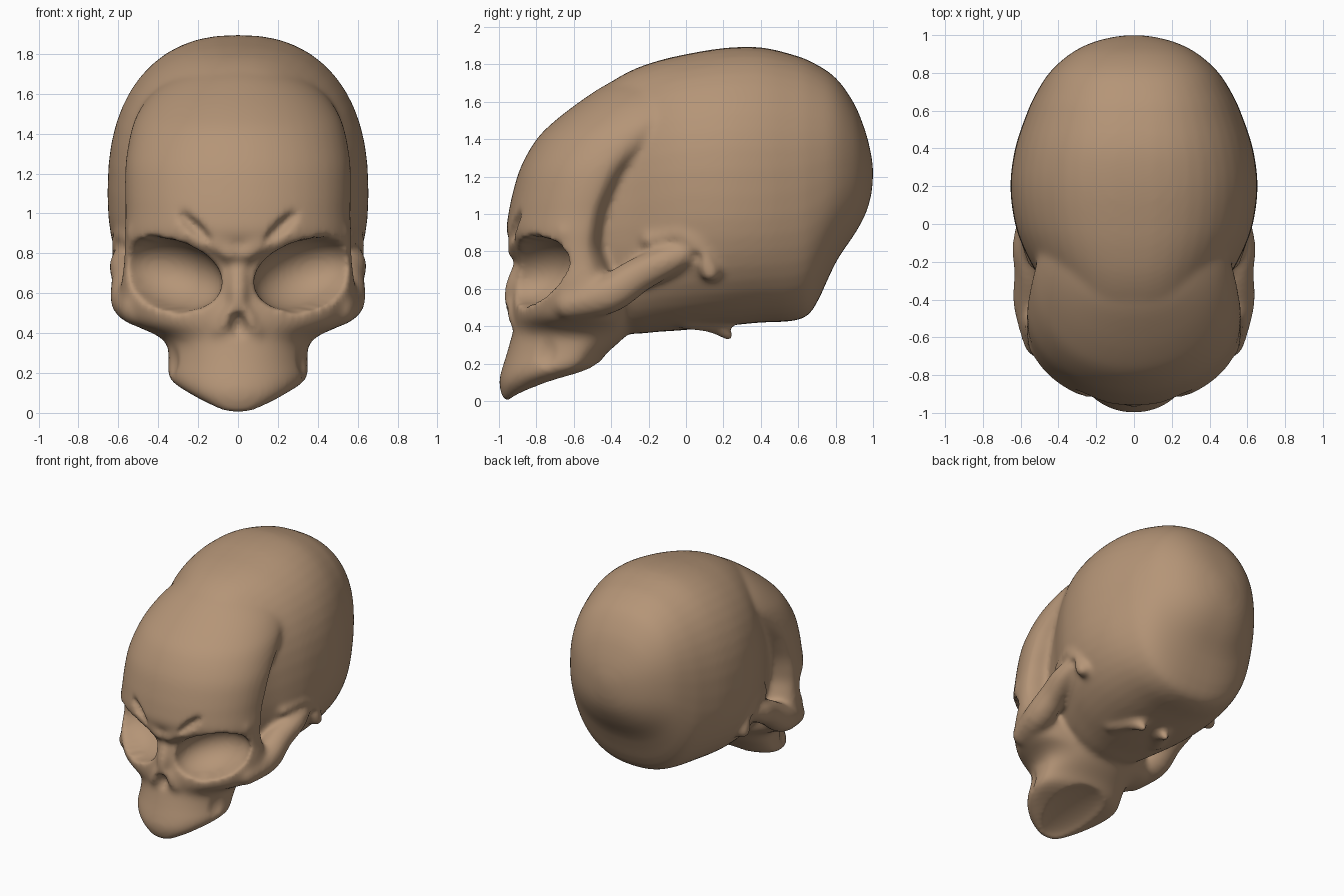
import bpy, bmesh, math
from mathutils import Vector, Matrix, Euler

cube = bpy.data.objects.get("Cube")
if cube:
    bpy.data.objects.remove(cube, do_unlink=True)


def spline(stations, steps):
    """Smoothly interpolate a list of number tuples."""
    pts = [Vector(s) for s in stations]
    pts = [pts[0]] + pts + [pts[-1]]
    out = []
    for a, b, c, d in zip(pts, pts[1:], pts[2:], pts[3:]):
        for i in range(steps):
            t = i / steps
            out.append(b + (c - a) * (t / 2) + (a * 2 - b * 5 + c * 4 - d) * (t * t / 2)
                       + (b * 3 - a - c * 3 + d) * (t ** 3 / 2))
    return out + [pts[-1]]


def loft(bm, stations, place, power, sides=48):
    """Skin oval rings given as position, near, far, half width, middle."""
    rings = []
    for pos, near, far, width, mid in spline(stations, 3):
        ring = []
        for i in range(sides):
            a = math.tau * i / sides
            c, s = math.cos(a), math.sin(a)
            u = width * math.copysign(abs(c) ** (2 / power), c)
            reach = (far - mid) if s > 0 else (mid - near)
            v = mid + reach * math.copysign(abs(s) ** (2 / power), s)
            ring.append(bm.verts.new(place(pos, u, v)))
        rings.append(ring)
    for r, q in zip(rings, rings[1:]):
        for i in range(sides):
            j = (i + 1) % sides
            bm.faces.new((r[i], r[j], q[j], q[i]))
    bm.faces.new(rings[0])
    bm.faces.new(rings[-1])


def ridge(bm, path):
    """Paired rounded ridge through x, y, z, radius points."""
    for x, y, z, r in spline(path, 4):
        for side in (1, -1):
            bmesh.ops.create_icosphere(bm, subdivisions=2, radius=r,
                                       matrix=Matrix.Translation((side * x, y, z)))


def hollow(mesh, centre, radii, turn, sides=(1, -1)):
    """Press the surface back onto the far wall of an ellipsoid."""
    for side in sides:
        rot = Euler([math.radians(a) for a in (turn[0], side * turn[1], side * turn[2])])
        shift = Matrix.Translation((side * centre[0], centre[1], centre[2]))
        mat = shift @ rot.to_matrix().to_4x4() @ Matrix.Diagonal((*radii, 1))
        inverse = mat.inverted()
        for vert in mesh.vertices:
            q = inverse @ vert.co
            if q.length_squared < 1:
                q.y = math.sqrt(1 - q.x * q.x - q.z * q.z)
                vert.co = mat @ q


def fuse(ob, voxel, smoothing):
    """Merge overlapping parts into one even, softened surface."""
    remesh = ob.modifiers.new("fuse", "REMESH")
    remesh.mode, remesh.voxel_size = "VOXEL", voxel
    soften = ob.modifiers.new("soften", "SMOOTH")
    soften.factor, soften.iterations = .5, smoothing
    graph = bpy.context.evaluated_depsgraph_get()
    mesh = bpy.data.meshes.new_from_object(ob.evaluated_get(graph))
    ob.modifiers.clear()
    ob.data = mesh


body = bmesh.new()

# Braincase, lofted front to back: y, bottom, top, half width, widest height
loft(body, [
    (-.62, .50, 1.50, .34, 1.05), (-.45, .40, 1.67, .43, 1.05),
    (-.30, .36, 1.765, .495, 1.05), (-.15, .37, 1.82, .575, 1.08),
    (0, .38, 1.855, .63, 1.1), (.2, .40, 1.888, .655, 1.1),
    (.4, .42, 1.892, .63, 1.1), (.58, .43, 1.85, .57, 1.12),
    (.68, .49, 1.81, .525, 1.15), (.8, .74, 1.73, .45, 1.2),
    (.9, .89, 1.59, .34, 1.22), (.96, 1.0, 1.44, .225, 1.22),
    (.99, 1.1, 1.32, .11, 1.22), (1.0, 1.19, 1.25, .03, 1.22),
], lambda p, u, v: (u, p, v), 2.35)

# Face mask and upper jaw, lofted upward: z, front, back, half width, widest y
loft(body, [
    (0, -.97, -.93, .05, -.95), (.03, -.985, -.87, .12, -.93),
    (.1, -1.0, -.70, .25, -.82), (.17, -.985, -.50, .345, -.66),
    (.25, -.96, -.43, .35, -.60), (.34, -.935, -.33, .355, -.57),
    (.39, -.925, -.3, .41, -.56), (.44, -.93, -.3, .52, -.54),
    (.5, -.93, -.3, .57, -.52), (.6, -.915, -.3, .59, -.52),
    (.73, -.89, -.36, .575, -.54), (.82, -.92, -.4, .57, -.55),
    (.9, -.96, -.4, .57, -.54), (1.0, -.95, -.38, .565, -.52),
    (1.1, -.93, -.33, .568, -.49), (1.25, -.885, -.22, .565, -.43),
    (1.4, -.80, 0, .54, -.32), (1.5, -.70, .05, .505, -.22),
    (1.6, -.57, .1, .435, -.15), (1.68, -.45, .1, .33, -.12),
    (1.74, -.33, .1, .17, -.1),
], lambda p, u, v: (u, v, p), 2.05)

# Brows, cheek arches, ear ridges and bony points under the skull
ridge(body, [(.04, -.915, .80, .045), (.18, -.89, .885, .05),
             (.36, -.80, .945, .05), (.52, -.65, .90, .045)])
ridge(body, [(.50, -.62, .52, .09), (.535, -.42, .57, .11),
             (.54, -.26, .67, .10), (.565, -.12, .74, .085), (.56, .0, .79, .065)])
ridge(body, [(.53, -.2, .86, .04), (.58, -.03, .89, .045),
             (.60, .07, .82, .04), (.585, .13, .69, .055)])
ridge(body, [(.2, .0, .45, .07), (.13, .14, .42, .06), (.1, .23, .345, .03)])

# Nose bridge and rims of the nose opening
ridge(body, [(0, -.87, .74, .05), (0, -.915, .62, .055), (0, -.935, .55, .04)])
ridge(body, [(.01, -.945, .54, .03), (.055, -.94, .48, .028), (.095, -.92, .41, .025)])

bmesh.ops.recalc_face_normals(body, faces=body.faces)
mesh = bpy.data.meshes.new("skull")
body.to_mesh(mesh)
body.free()
skull = bpy.data.objects.new("skull", mesh)
bpy.context.collection.objects.link(skull)
fuse(skull, .018, 6)

# Eye sockets, nose opening, frown creases, ear holes, jaw sides and palate
hollow(skull.data, (.345, -.82, .695), (.285, .24, .175), (0, -16, 36))
hollow(skull.data, (0, -.99, .43), (.055, .1, .085), (0, 0, 0), (1,))
hollow(skull.data, (.22, -.93, .93), (.14, .05, .035), (0, -42, 20))
hollow(skull.data, (.66, .05, .76), (.05, .07, .05), (0, 0, 90))
hollow(skull.data, (.37, -.76, .27), (.1, .07, .11), (0, 0, 70))
hollow(skull.data, (0, -.68, .10), (.21, .05, .28), (110, 0, 0), (1,))
fuse(skull, .016, 6)

# Bone colour and smooth shading
bone = bpy.data.materials.new("tan_bone")
bone.use_nodes = True
colour = (.46, .30, .185, 1)
bone.diffuse_color = colour
bone.node_tree.nodes["Principled BSDF"].inputs["Base Color"].default_value = colour
skull.data.materials.clear()
skull.data.materials.append(bone)
for poly in skull.data.polygons:
    poly.use_smooth = True
    poly.material_index = 0
